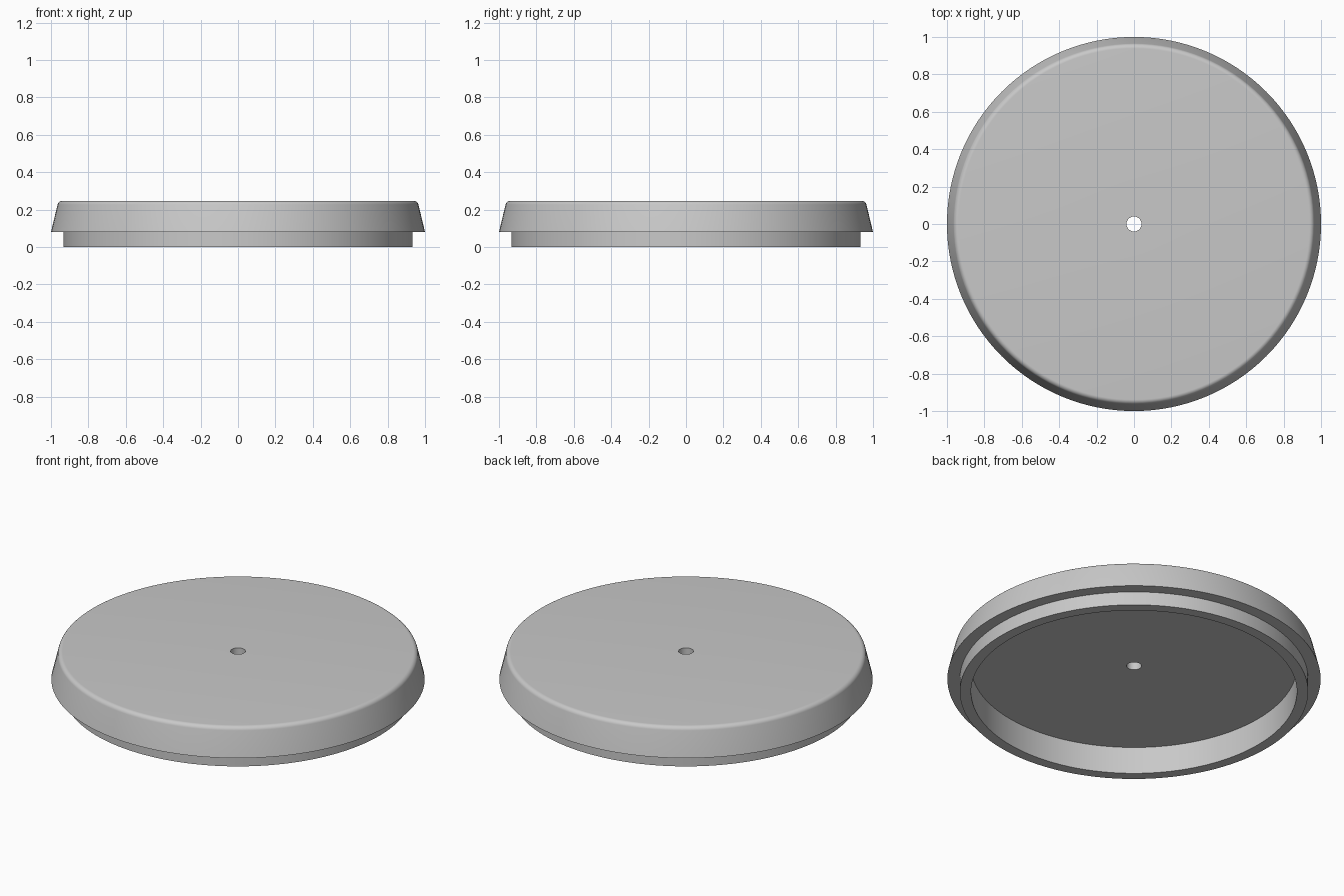
import bpy
import bmesh
import math

cube = bpy.data.objects.get("Cube")
if cube:
    bpy.data.objects.remove(cube, do_unlink=True)

grey = bpy.data.materials.new("light grey")
grey.use_nodes = True
colour = (0.58, 0.58, 0.58, 1)
grey.diffuse_color = colour
grey.node_tree.nodes["Principled BSDF"].inputs["Base Color"].default_value = colour

SEGMENTS = 128
HOLE, INNER, LIP = 0.04, 0.873, 0.933
FLOOR, STEP, TOP = 0.16, 0.08, 0.247

# Rounded upper edge, tangent to the sloping side and the flat top
slope = math.radians(13.5)
radius = 0.027
centre_r = 1 - (TOP - radius - STEP) * math.tan(slope) - radius / math.cos(slope)
centre_z = TOP - radius
fillet = []
for i in range(9):
    a = slope + (math.pi / 2 - slope) * i / 8
    fillet.append((centre_r + radius * math.cos(a), centre_z + radius * math.sin(a)))

# Closed cross-section: recess, lip, flange, sloping side, top, centre hole
profile = [(HOLE, FLOOR), (INNER, FLOOR), (INNER, 0), (LIP, 0),
           (LIP, STEP), (1, STEP), *fillet, (HOLE, TOP)]

# Spin the section into the lid
bm = bmesh.new()
verts = [bm.verts.new((r, 0, z)) for r, z in profile]
edges = [bm.edges.new((v, verts[(i + 1) % len(verts)])) for i, v in enumerate(verts)]
bmesh.ops.spin(bm, geom=verts + edges, cent=(0, 0, 0), axis=(0, 0, 1),
               angle=math.tau, steps=SEGMENTS, use_merge=True)
bmesh.ops.remove_doubles(bm, verts=bm.verts, dist=0.00001)
bmesh.ops.recalc_face_normals(bm, faces=bm.faces)
mesh = bpy.data.meshes.new("round_lid")
bm.to_mesh(mesh)
bm.free()

lid = bpy.data.objects.new("round_lid", mesh)
bpy.context.collection.objects.link(lid)
mesh.materials.append(grey)

bpy.ops.object.select_all(action='DESELECT')
lid.select_set(True)
bpy.context.view_layer.objects.active = lid
bpy.ops.object.shade_smooth_by_angle(angle=math.radians(30))
